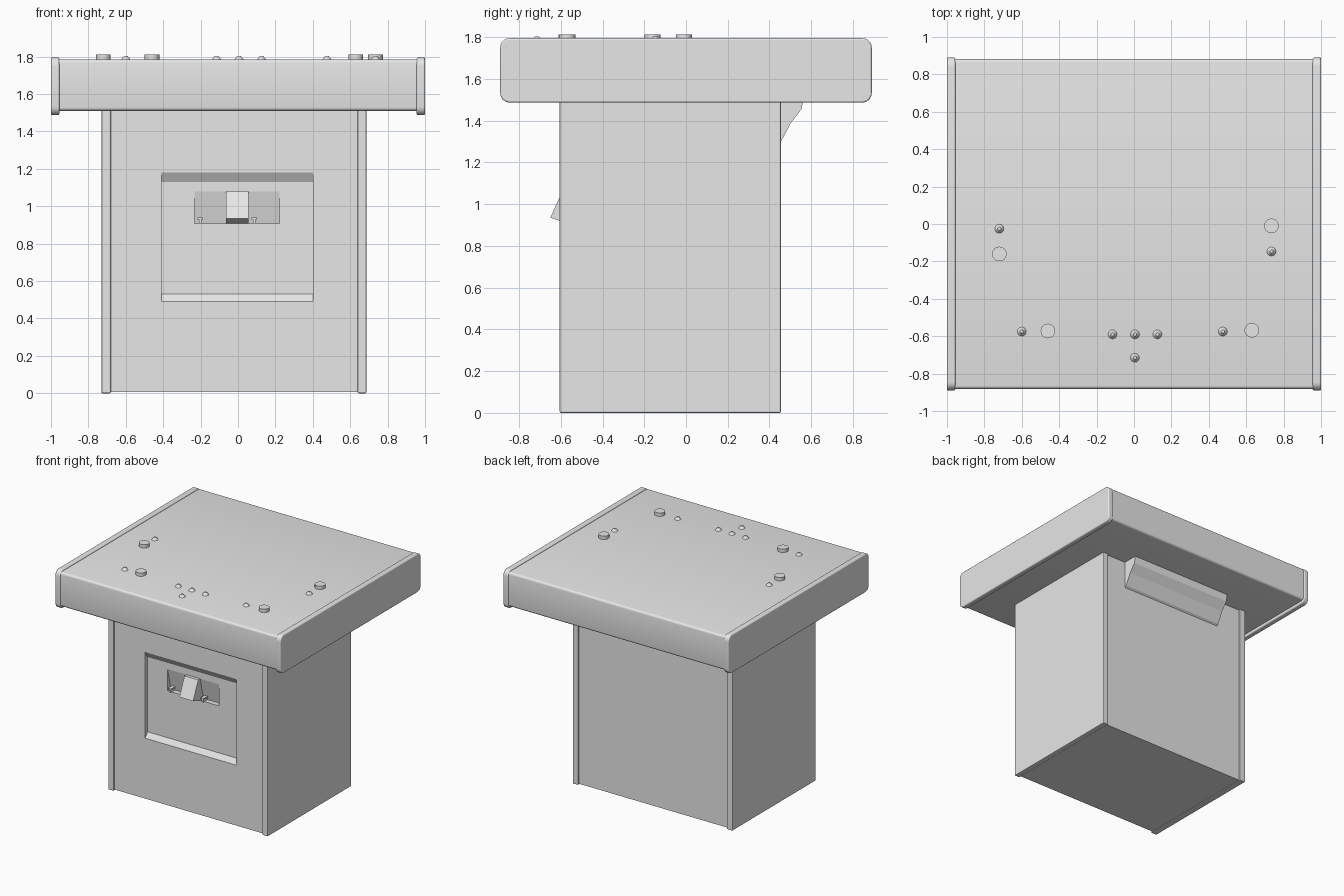
import bpy, bmesh, math

if "Cube" in bpy.data.objects:
    bpy.data.objects.remove(bpy.data.objects["Cube"])

grey = bpy.data.materials.new("light_grey")
grey.diffuse_color = (0.8, 0.8, 0.8, 1)
grey.use_nodes = True
grey.node_tree.nodes["Principled BSDF"].inputs["Base Color"].default_value = grey.diffuse_color


def finish(name, bm, smooth=True):
    bmesh.ops.recalc_face_normals(bm, faces=bm.faces)
    me = bpy.data.meshes.new(name)
    bm.to_mesh(me)
    bm.free()
    me.materials.append(grey)
    ob = bpy.data.objects.new(name, me)
    bpy.context.collection.objects.link(ob)
    bpy.ops.object.select_all(action='DESELECT')
    ob.select_set(True)
    bpy.context.view_layer.objects.active = ob
    if smooth:
        bpy.ops.object.shade_smooth_by_angle(angle=math.radians(35))
    return ob


def prism(name, profile, x0, x1, smooth=True):
    """Extrude a (y, z) profile from x0 to x1."""
    bm = bmesh.new()
    f = bm.faces.new([bm.verts.new((x0, y, z)) for y, z in profile])
    r = bmesh.ops.extrude_face_region(bm, geom=[f])
    vs = [v for v in r["geom"] if isinstance(v, bmesh.types.BMVert)]
    bmesh.ops.translate(bm, verts=vs, vec=(x1 - x0, 0, 0))
    return finish(name, bm, smooth)


def box(name, x0, x1, y0, y1, z0, z1):
    return prism(name, [(y0, z0), (y1, z0), (y1, z1), (y0, z1)], x0, x1, False)


def round_rect(y0, y1, z0, z1, r, n=6):
    pts = []
    for cy, cz, a in ((y1 - r, z1 - r, 0), (y0 + r, z1 - r, 90),
                      (y0 + r, z0 + r, 180), (y1 - r, z0 + r, 270)):
        for i in range(n + 1):
            t = math.radians(a + 90 * i / n)
            pts.append((cy + r * math.cos(t), cz + r * math.sin(t)))
    return pts


def bevel(ob, width, segs=3):
    m = ob.modifiers.new("bevel", 'BEVEL')
    m.width, m.segments, m.limit_method = width, segs, 'ANGLE'
    m.angle_limit = math.radians(40)


def cut(ob, cutter):
    m = ob.modifiers.new("cut", 'BOOLEAN')
    m.operation, m.object, m.solver = 'DIFFERENCE', cutter, 'EXACT'
    bpy.ops.object.select_all(action='DESELECT')
    bpy.context.view_layer.objects.active = ob
    ob.select_set(True)
    bpy.ops.object.modifier_apply(modifier="cut")
    bpy.data.objects.remove(cutter)


# Table top with softly rounded long edges, and rounded end caps
prism("table_top", round_rect(-0.882, 0.882, 1.51, 1.785, 0.018, 4), -0.96, 0.96)
for side, x0, x1 in (("left", -1.0, -0.955), ("right", 0.955, 1.0)):
    cap = prism(side + "_end_cap", round_rect(-0.89, 0.89, 1.487, 1.795, 0.045), x0, x1)
    bevel(cap, 0.008)

# Pedestal: side panels stand slightly proud of the core
for side, x0, x1 in (("left", -0.73, -0.68), ("right", 0.64, 0.687)):
    p = box(side + "_side_panel", x0, x1, -0.605, 0.455, 0, 1.515)
    bevel(p, 0.006, 2)
core = box("pedestal_core", -0.685, 0.645, -0.59, 0.44, 0.006, 1.515)

# Coin door recess with sloping top and bottom, and two coin return pockets
cut(core, prism("door_cutter", [(-0.7, 0.49), (-0.59, 0.49), (-0.56, 0.53),
                                (-0.56, 1.13), (-0.59, 1.18), (-0.7, 1.18)], -0.41, 0.40, False))
pockets = ((-0.232, -0.065), (0.057, 0.222))
for x0, x1 in pockets:
    cut(core, prism("pocket_cutter", [(-0.7, 0.907), (-0.52, 0.907),
                                      (-0.56, 1.08), (-0.7, 1.08)], x0, x1, False))
    # Small return lever in the lower left of each pocket
    box("lever_stem", x0 + 0.023, x0 + 0.037, -0.575, -0.51, 0.907, 0.935)
    box("lever_head", x0 + 0.016, x0 + 0.044, -0.58, -0.515, 0.93, 0.94)

# Slanted coin entry between the pockets
prism("coin_entry", [(-0.555, 1.08), (-0.585, 1.08), (-0.65, 0.935), (-0.605, 0.92),
                     (-0.555, 0.907)], -0.065, 0.057, False)

# Speaker hood under the back of the table
prism("rear_hood", [(0.43, 1.28), (0.455, 1.30), (0.503, 1.39), (0.553, 1.455),
                    (0.565, 1.515), (0.43, 1.515)], -0.46, 0.46, False)


# Control buttons: flat pucks and small domed cones
def control(name, x, y, r0, r1, h, segs):
    bm = bmesh.new()
    bmesh.ops.create_cone(bm, cap_ends=True, segments=segs, radius1=r0, radius2=r1, depth=h)
    bmesh.ops.translate(bm, verts=bm.verts, vec=(x, y, 1.78 + h / 2))
    return finish(name, bm)


for x, y in ((-0.72, -0.16), (0.735, -0.01), (-0.46, -0.572), (0.63, -0.568)):
    control("puck", x, y, 0.039, 0.039, 0.032, 24)
for x, y in ((-0.72, -0.025), (0.735, -0.147), (-0.6, -0.575), (0.475, -0.575),
             (-0.115, -0.59), (0.005, -0.59), (0.125, -0.59), (0.005, -0.715)):
    control("button", x, y, 0.028, 0.009, 0.024, 16)
